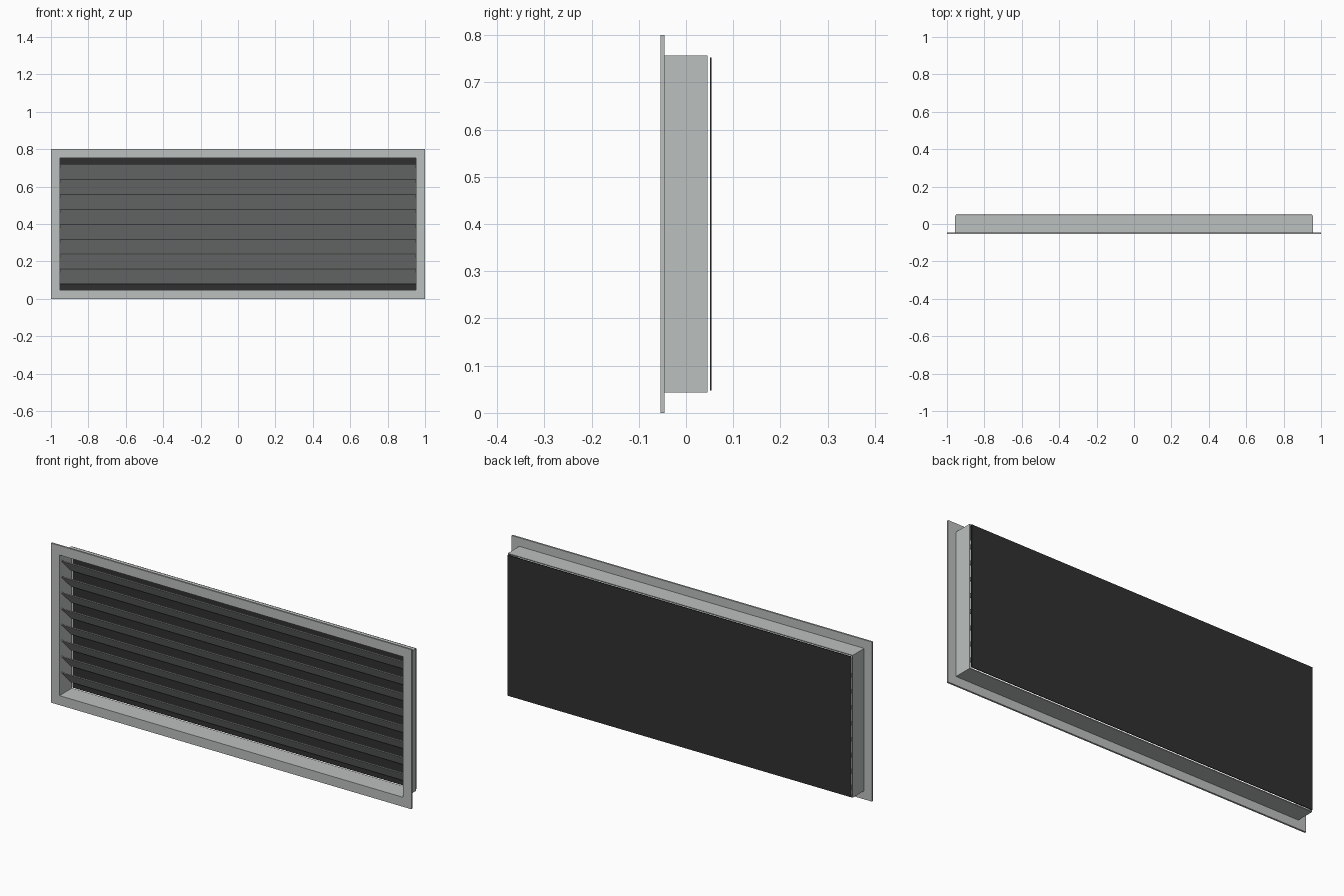
import bpy, bmesh, math
from mathutils import Matrix, Vector

if "Cube" in bpy.data.objects:
    bpy.data.objects.remove(bpy.data.objects["Cube"])

CENTRE_Z = 0.4
SLATS, PITCH = 8, 0.08


def material(name, rgb):
    m = bpy.data.materials.new(name)
    m.diffuse_color = (*rgb, 1)
    m.use_nodes = True
    m.node_tree.nodes["Principled BSDF"].inputs["Base Color"].default_value = m.diffuse_color
    return m


METAL = material("pale_grey_metal", (0.50, 0.53, 0.515))
BLACK = material("black_backing", (0.03, 0.03, 0.03))


def finish(name, bm, mat):
    bmesh.ops.recalc_face_normals(bm, faces=bm.faces[:])
    mesh = bpy.data.meshes.new(name)
    bm.to_mesh(mesh)
    bm.free()
    mesh.materials.append(mat)
    obj = bpy.data.objects.new(name, mesh)
    bpy.context.collection.objects.link(obj)
    return obj


def box(name, size, centre, mat, tilt=0):
    bm = bmesh.new()
    bmesh.ops.create_cube(bm, size=1, matrix=Matrix.Translation(centre)
                          @ Matrix.Rotation(tilt, 4, 'X') @ Matrix.Diagonal((*size, 1)))
    return finish(name, bm, mat)


def ring(name, outer, inner, y0, y1, mat):
    """Rectangular frame; outer and inner are (half width, half height)."""
    bm = bmesh.new()
    loops = []
    for (w, h), y in ((outer, y0), (outer, y1), (inner, y1), (inner, y0)):
        loops.append([bm.verts.new((sx * w, y, CENTRE_Z + sz * h))
                      for sx, sz in ((-1, -1), (1, -1), (1, 1), (-1, 1))])
    for a, b in zip(loops, loops[1:] + loops[:1]):
        for i in range(4):
            j = (i + 1) % 4
            bm.faces.new((a[i], a[j], b[j], b[i]))
    return finish(name, bm, mat)


# Front flange and the duct sleeve behind it
ring("front_flange", (1.0, 0.4), (0.9525, 0.3525), -0.0545, -0.0455, METAL)
ring("duct_sleeve", (0.957, 0.357), (0.9525, 0.3525), -0.0455, 0.0455, METAL)

# Louvre slats, high at the front and low at the back
for i in range(SLATS):
    z = CENTRE_Z + (i - (SLATS - 1) / 2) * PITCH
    box(f"slat_{i + 1}", (1.905, 0.112, 0.004), Vector((0, 0, z)), METAL, -math.pi / 4)

# Dark backing panel, set just behind the sleeve
box("backing_panel", (1.905, 0.004, 0.705), Vector((0, 0.0525, CENTRE_Z)), BLACK)
